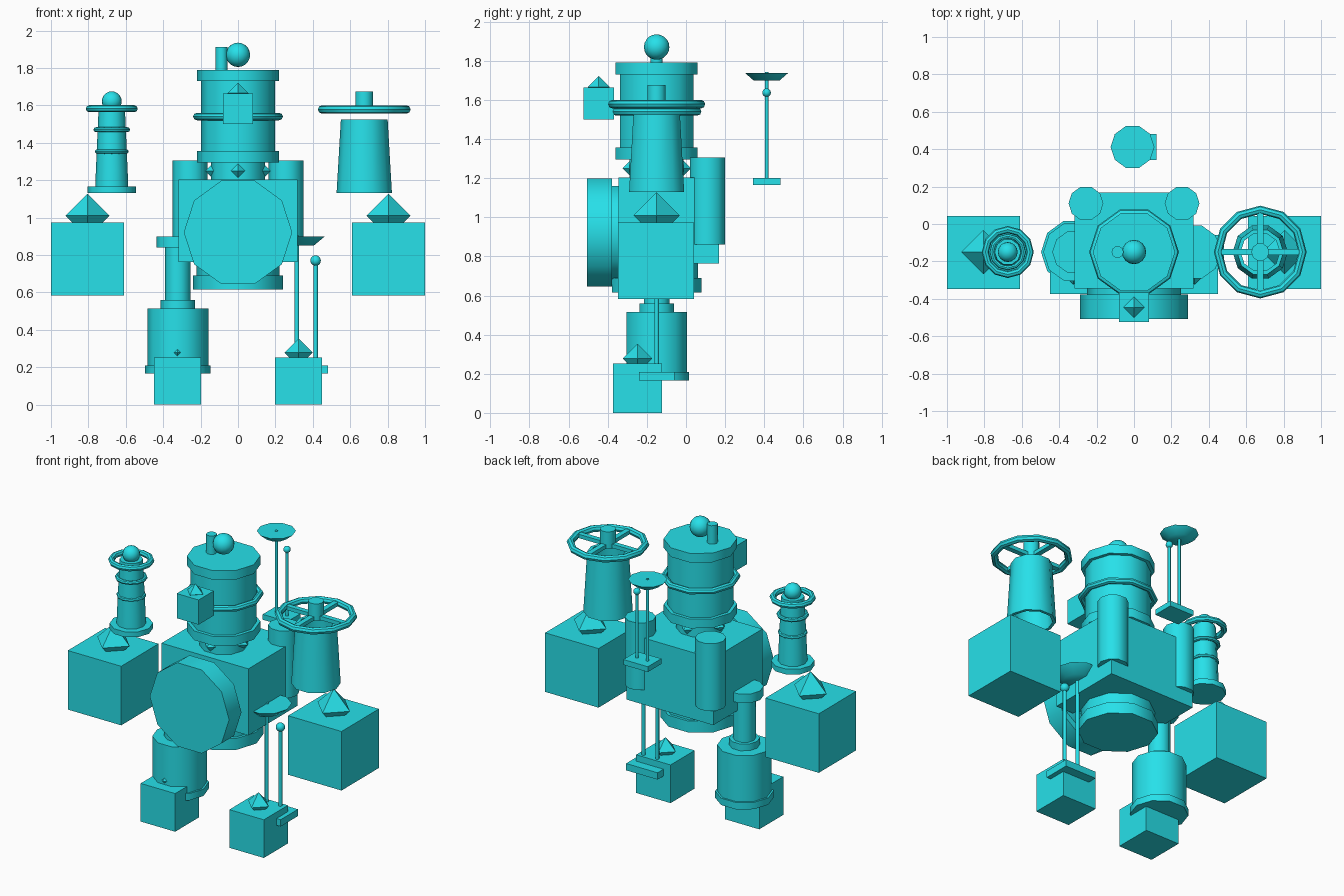
import bpy, bmesh, math
from mathutils import Vector

if "Cube" in bpy.data.objects:
    bpy.data.objects.remove(bpy.data.objects["Cube"])

CY = -0.15   # y of the robot's main axis

mat = bpy.data.materials.new("cyan_paint")
mat.diffuse_color = (0.02, 0.75, 0.82, 1)
mat.use_nodes = True
mat.node_tree.nodes["Principled BSDF"].inputs["Base Color"].default_value = mat.diffuse_color


def finish(bm, name, loc=(0, 0, 0), rot=(0, 0, 0), smooth=True):
    bmesh.ops.recalc_face_normals(bm, faces=bm.faces)
    me = bpy.data.meshes.new(name)
    bm.to_mesh(me)
    bm.free()
    me.materials.append(mat)
    ob = bpy.data.objects.new(name, me)
    bpy.context.collection.objects.link(ob)
    ob.location, ob.rotation_euler = loc, rot
    if smooth:
        bpy.ops.object.select_all(action='DESELECT')
        ob.select_set(True)
        bpy.context.view_layer.objects.active = ob
        bpy.ops.object.shade_smooth_by_angle(angle=math.radians(42))
    return ob


def lathe(name, profile, loc, rot=(0, 0, 0), sides=10, closed=False):
    """Turn (radius, z) points round z; open profiles get flat caps."""
    bm = bmesh.new()
    rings = [[bm.verts.new((r * math.cos(i * math.tau / sides),
                            r * math.sin(i * math.tau / sides), z))
              for i in range(sides)] for r, z in profile]
    pairs = list(zip(rings, rings[1:]))
    if closed:
        pairs.append((rings[-1], rings[0]))
    else:
        bm.faces.new(rings[0])
        bm.faces.new(rings[-1])
    for a, b in pairs:
        for i in range(sides):
            j = (i + 1) % sides
            bm.faces.new((a[i], a[j], b[j], b[i]))
    return finish(bm, name, loc, rot)


def cyl(name, r, z0, z1, x, y=CY):
    return lathe(name, [(r, z0), (r, z1)], (x, y, 0))


def ring(name, major, minor, loc, sides=12):
    prof = [(major + minor * math.cos(k * math.tau / 8),
             minor * math.sin(k * math.tau / 8)) for k in range(8)]
    return lathe(name, prof, loc, sides=sides, closed=True)


def box(name, lo, hi):
    bm = bmesh.new()
    bmesh.ops.create_cube(bm, size=1)
    lo, hi = Vector(lo), Vector(hi)
    bmesh.ops.scale(bm, vec=hi - lo, verts=bm.verts)
    return finish(bm, name, (lo + hi) / 2, smooth=False)


def ball(name, r, loc):
    bm = bmesh.new()
    bmesh.ops.create_uvsphere(bm, u_segments=16, v_segments=10, radius=r)
    return finish(bm, name, loc)


def octahedron(name, r, loc):
    bm = bmesh.new()
    bmesh.ops.create_uvsphere(bm, u_segments=4, v_segments=2, radius=r)
    return finish(bm, name, loc, smooth=False)


def dish_mast(name, s, x, y, z):
    """Dish on a rod, with a ball-tipped rod beside it on a small plate."""
    box(name + "_plate", (x - 0.065 * s, y - 0.09 * s, z),
        (x + 0.165 * s, y + 0.09 * s, z + 0.045 * s))
    cyl(name + "_rod", 0.012 * s, z + 0.04 * s, z + 0.74 * s, x, y)
    cyl(name + "_side_rod", 0.012 * s, z + 0.04 * s, z + 0.6 * s, x + 0.1 * s, y)
    ball(name + "_ball", 0.028 * s, (x + 0.1 * s, y, z + 0.605 * s))
    lathe(name + "_dish", [(0.09 * s, 0.685 * s), (0.15 * s, 0.735 * s)], (x, y, z))


# torso
box("torso", (-0.317, -0.345, 0.763), (0.317, 0.168, 1.203))
octahedron("torso_joint", 0.175, (0, CY, 1.25))
lathe("waist_barrel", [(0.24, 0.615), (0.24, 0.69), (0.222, 0.69), (0.222, 0.8)],
      (0, CY, 0))
front = (math.pi / 2, 0, 0)
lathe("chest_disc", [(0.25, 0.3), (0.25, 0.378), (0.29, 0.378), (0.29, 0.507)],
      (0, 0, 0.921), front)

# neck and head
cyl("neck", 0.145, 1.18, 1.31, 0)
lathe("head", [(0.22, 1.295), (0.22, 1.356), (0.198, 1.356), (0.198, 1.73),
               (0.22, 1.73), (0.22, 1.79)], (0, CY, 0))
ring("head_ring", 0.22, 0.02, (0, CY, 1.54), 10)
ball("head_ball", 0.065, (0, CY, 1.87))
cyl("head_pipe", 0.032, 1.78, 1.912, -0.088)
box("face_box", (-0.08, -0.525, 1.5), (0.08, -0.367, 1.663))
octahedron("face_joint", 0.056, (0, -0.446, 1.665))

# back tanks, hands and feet, mirrored
for side, s in (("left", -1), ("right", 1)):
    cyl(side + "_back_tank", 0.093, 0.86, 1.305, s * 0.257, 0.11)
    hx, fx = s * 0.805, s * 0.324
    box(side + "_hand", (hx - 0.195, -0.348, 0.583), (hx + 0.195, 0.042, 0.973))
    octahedron(side + "_hand_joint", 0.118, (hx, CY, 1.01))
    box(side + "_foot", (fx - 0.126, -0.373, 0), (fx + 0.126, -0.122, 0.252))
    octahedron(side + "_foot_joint", 0.075, (fx, -0.248, 0.278))

# left leg: stepped column
lathe("left_leg", [(0.175, 0.165), (0.175, 0.21), (0.163, 0.21), (0.163, 0.515),
                   (0.092, 0.515), (0.092, 0.56), (0.068, 0.56), (0.068, 0.84),
                   (0.115, 0.84), (0.115, 0.9)], (-0.322, CY, 0))

# right leg and rear antenna share one design
dish_mast("right_leg", 1.0, 0.315, CY, 0.165)
dish_mast("rear_antenna", 0.78, -0.008, 0.412, 1.165)

# left arm: ringed tower
AX = 0.675
lathe("left_arm_tower", [(0.13, 1.13), (0.13, 1.165), (0.088, 1.165), (0.085, 1.25),
                         (0.07, 1.59)], (-AX, CY, 0))
for z, r, m in ((1.353, 0.078, 0.012), (1.47, 0.085, 0.013), (1.582, 0.12, 0.019)):
    ring("left_arm_ring", r, m, (-AX, CY, z))
ball("left_arm_ball", 0.053, (-AX, CY, 1.622))

# right arm: hollow cone under a spoked wheel
lathe("right_arm_cone", [(0.148, 1.13), (0.125, 1.525), (0.105, 1.525), (0.128, 1.13)],
      (AX, CY, 0), closed=True)
ring("right_arm_wheel", 0.226, 0.022, (AX, CY, 1.578))
cyl("right_arm_hub", 0.048, 1.56, 1.675, AX)
box("right_arm_spoke_x", (AX - 0.22, CY - 0.017, 1.565), (AX + 0.22, CY + 0.017, 1.59))
box("right_arm_spoke_y", (AX - 0.017, CY - 0.22, 1.565), (AX + 0.017, CY + 0.22, 1.59))
